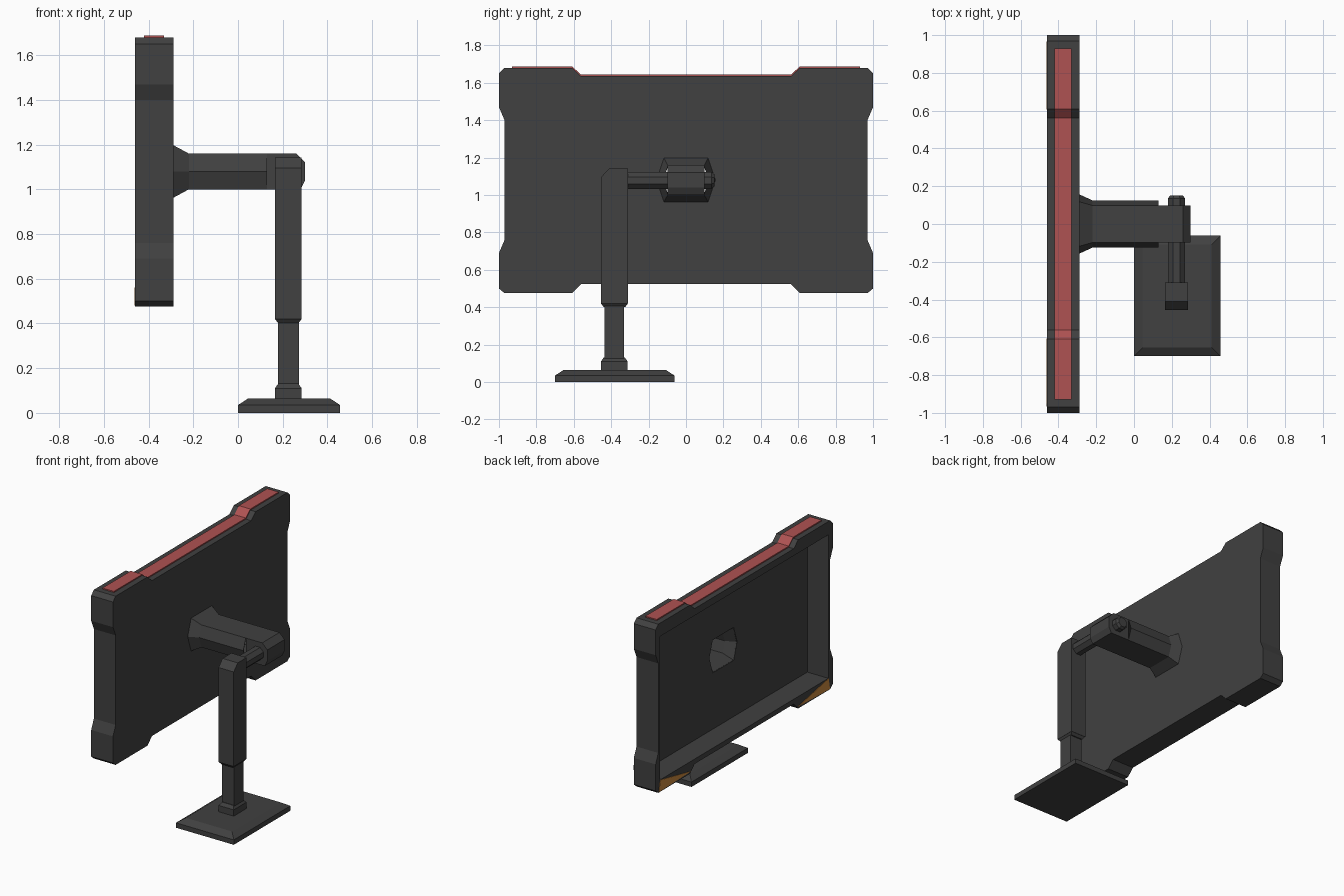
import bpy, bmesh

if "Cube" in bpy.data.objects:
    bpy.data.objects.remove(bpy.data.objects["Cube"])


def material(name, rgb):
    m = bpy.data.materials.new(name)
    m.diffuse_color = (*rgb, 1)
    m.use_nodes = True
    m.node_tree.nodes["Principled BSDF"].inputs["Base Color"].default_value = m.diffuse_color
    return m


GREY = material("dark grey", (0.052, 0.052, 0.052))
RED = material("red", (0.43, 0.085, 0.085))
ORANGE = material("orange", (0.6, 0.25, 0.05))


def finish(name, bm, mat):
    bmesh.ops.recalc_face_normals(bm, faces=bm.faces)
    me = bpy.data.meshes.new(name)
    bm.to_mesh(me)
    bm.free()
    me.materials.append(mat)
    ob = bpy.data.objects.new(name, me)
    bpy.context.collection.objects.link(ob)
    return ob


def bridge(bm, a, b):
    n = len(a)
    for i in range(n):
        bm.faces.new((a[i], a[(i + 1) % n], b[(i + 1) % n], b[i]))


def loft(name, rings, mat, caps=True):
    """Skin a list of equal-length point rings."""
    bm = bmesh.new()
    loops = [[bm.verts.new(p) for p in r] for r in rings]
    for a, b in zip(loops, loops[1:]):
        bridge(bm, a, b)
    if caps:
        bm.faces.new(loops[0])
        bm.faces.new(loops[-1])
    return finish(name, bm, mat)


def yz(points, x):
    return [(x, y, z) for y, z in points]


def rect(x0, x1, y0, y1, z, inset=0):
    i = inset
    return [(x0 + i, y0 + i, z), (x1 - i, y0 + i, z), (x1 - i, y1 - i, z), (x0 + i, y1 - i, z)]


def hexagon(tip, flat, half_height, cz=1.08):
    return [(tip, cz), (flat, cz + half_height), (-flat, cz + half_height),
            (-tip, cz), (-flat, cz - half_height), (flat, cz - half_height)]


# Monitor shell: notched outline, open screen recess, hexagonal hole in the back
half = [(0.56, 0.525), (0.61, 0.475), (0.97, 0.475), (1, 0.5), (1, 0.69), (0.97, 0.76),
        (0.97, 1.4), (1, 1.47), (1, 1.65), (0.97, 1.68), (0.61, 1.68), (0.56, 1.635)]
outline = half + [(-y, z) for y, z in reversed(half)]
opening = [(0.95, 0.56), (0.95, 1.585), (-0.95, 1.585), (-0.95, 0.56)]
flare = hexagon(0.157, 0.118, 0.118)
FRONT, BACK, INNER = -0.46, -0.288, -0.294

bm = bmesh.new()


def ring(points, x):
    return [bm.verts.new(p) for p in yz(points, x)]


def fill(outer, hole, sign):
    edges = []
    for r in (outer, hole):
        for a, b in zip(r, r[1:] + r[:1]):
            edges.append(bm.edges.get((a, b)) or bm.edges.new((a, b)))
    bmesh.ops.triangle_fill(bm, edges=edges, use_beauty=True, normal=(sign, 0, 0))


of, ob_ = ring(outline, FRONT), ring(outline, BACK)
inf, inb = ring(opening, FRONT), ring(opening, INNER)
hb, hi = ring(flare, BACK), ring(flare, INNER)
bridge(bm, of, ob_)
bridge(bm, inf, inb)
bridge(bm, hb, hi)
fill(of, inf, -1)
fill(inb, hi, -1)
fill(ob_, hb, 1)
finish("monitor_shell", bm, GREY)

# Red strip following the top edge
top = [(-0.93, 1.68), (-0.61, 1.68), (-0.56, 1.635), (0.56, 1.635), (0.61, 1.68), (0.93, 1.68)]
strip = [(y, z - 0.001) for y, z in top] + [(y, z + 0.008) for y, z in reversed(top)]
loft("top_strip", [yz(strip, -0.42), yz(strip, -0.33)], RED)

# Orange corner plates on the lower front bezel
for side, s in (("left", 1), ("right", -1)):
    tri = [(s * 0.605, 0.49), (s * 0.965, 0.48), (s * 0.95, 0.56)]
    loft("corner_plate_" + side, [yz(tri, -0.463), yz(tri, -0.459)], ORANGE)

# Hollow flared arm behind the screen
small = hexagon(0.125, 0.098, 0.08)
arm = loft("flared_arm", [yz(flare, -0.29), yz(small, -0.22), yz(small, 0.13)], GREY, caps=False)
sol = arm.modifiers.new("wall", 'SOLIDIFY')
sol.thickness = 0.004

# End block of the arm
block = [(0.13, 1.0), (0.13, 1.16), (0.26, 1.16), (0.3, 1.12), (0.3, 1.04), (0.28, 1.0)]
loft("arm_end_block", [[(x, y, z) for x, z in block] for y in (-0.098, 0.098)], GREY)

# Eight-sided elbow pin with a bevelled tip
R8 = [(1, .41), (.41, 1), (-.41, 1), (-1, .41), (-1, -.41), (-.41, -1), (.41, -1), (1, -.41)]
loft("elbow_pin", [[(0.225 + a * r, y, 1.078 + b * r) for a, b in R8]
                   for y, r in ((-0.33, 0.045), (0.135, 0.045), (0.152, 0.033))], GREY)

# Upper column with sloped top
X0, X1 = 0.165, 0.285
head = [(-0.455, 0.42), (-0.455, 1.095), (-0.41, 1.143), (-0.31, 1.143), (-0.31, 0.42)]
loft("upper_column", [yz(head, X0), yz(head, X1)], GREY)
loft("upper_column_hem", [rect(X0, X1, -0.455, -0.31, 0.421),
                          rect(X0, X1, -0.455, -0.31, 0.402, 0.014)], GREY)

# Lower column, collar and base
loft("lower_column", [rect(0.179, 0.274, -0.435, -0.332, z) for z in (0.1, 0.42)], GREY)
loft("column_collar", [rect(X0, X1, -0.455, -0.312, 0.06), rect(X0, X1, -0.455, -0.312, 0.11),
                       rect(X0, X1, -0.455, -0.312, 0.132, 0.016)], GREY)
loft("base", [rect(0, 0.457, -0.7, -0.062, 0), rect(0, 0.457, -0.7, -0.062, 0.035),
              rect(0, 0.457, -0.7, -0.062, 0.065, 0.046)], GREY)
